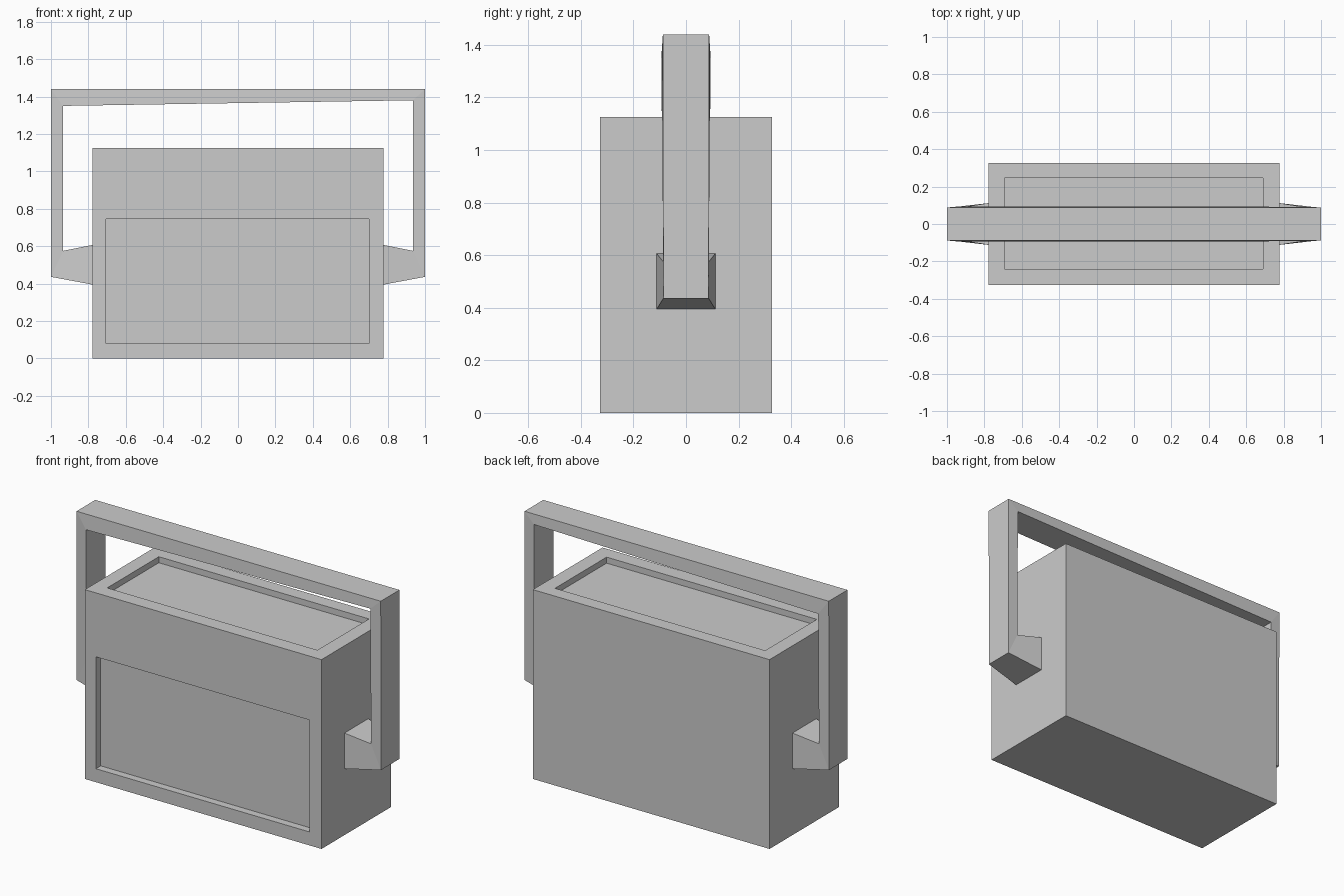
import bpy, bmesh
from mathutils import Vector

if "Cube" in bpy.data.objects:
    bpy.data.objects.remove(bpy.data.objects["Cube"])


def finish(bm, name):
    bmesh.ops.recalc_face_normals(bm, faces=bm.faces)
    mesh = bpy.data.meshes.new(name)
    bm.to_mesh(mesh)
    bm.free()
    obj = bpy.data.objects.new(name, mesh)
    bpy.context.collection.objects.link(obj)
    return obj


def recess(bm, normal, low, high, depth):
    """Sink a rectangular panel (low..high corners) into the face with this normal."""
    normal = Vector(normal)
    bm.normal_update()
    face = max(bm.faces, key=lambda f: f.normal.dot(normal) * f.calc_area())
    centre = face.calc_center_median()
    bmesh.ops.inset_individual(bm, faces=[face], thickness=0.02)
    for v in face.verts:
        for i in range(3):
            if abs(normal[i]) < 0.5:
                v.co[i] = low[i] if v.co[i] < centre[i] else high[i]
    inner = bmesh.ops.extrude_discrete_faces(bm, faces=[face])["faces"][0]
    for v in inner.verts:
        v.co -= normal * depth


# Box body with a recessed front panel and a recessed top tray
bm = bmesh.new()
bmesh.ops.create_cube(bm, size=1)
for v in bm.verts:
    v.co = (v.co.x * 1.556, v.co.y * 0.654, (v.co.z + 0.5) * 1.125)
recess(bm, (0, -1, 0), (-0.705, 0, 0.08), (0.70, 0, 0.745), 0.045)
recess(bm, (0, 0, 1), (-0.692, -0.24, 0), (0.69, 0.245, 0), 0.036)
finish(bm, "body")

# Handle: one band swept from the right lug, up, across and down to the left lug
# Each station: outer x, z, half width, then inner x, z, half width
right = [(0.775, 0.394, 0.112, 0.775, 0.607, 0.112),
         (1.0, 0.436, 0.086, 0.935, 0.575, 0.087),
         (1.0, 1.44, 0.088, 0.935, 1.38, 0.092)]
left = [(-a, b, c, -d, e, f) for a, b, c, d, e, f in reversed(right)]
left[0] = left[0][:4] + (1.35, 0.094)  # underside of the grip slopes slightly

bm = bmesh.new()
rings = []
for ox, oz, ow, ix, iz, iw in right + left:
    corners = [(ox, -ow, oz), (ox, ow, oz), (ix, iw, iz), (ix, -iw, iz)]
    rings.append([bm.verts.new(c) for c in corners])
for a, b in zip(rings, rings[1:]):
    for i in range(4):
        j = (i + 1) % 4
        bm.faces.new((a[i], a[j], b[j], b[i]))
bm.faces.new(rings[0])
bm.faces.new(rings[-1])
finish(bm, "handle")
